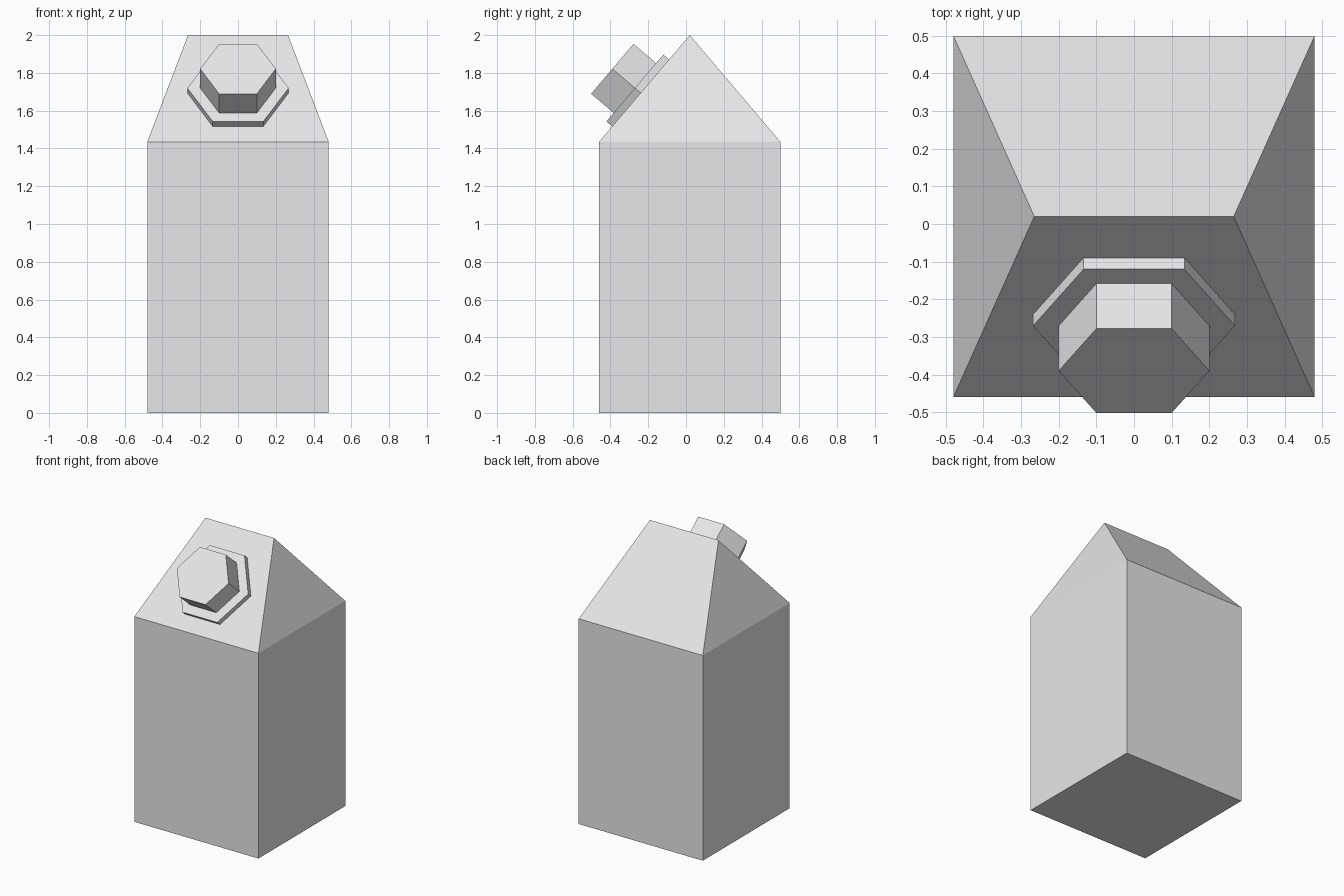
import bpy
import bmesh
from mathutils import Matrix, Vector

default = bpy.data.objects.get("Cube")
if default:
    bpy.data.objects.remove(default, do_unlink=True)

grey = bpy.data.materials.new("light grey")
grey.use_nodes = True
colour = (0.8, 0.8, 0.8, 1)
grey.diffuse_color = colour
grey.node_tree.nodes["Principled BSDF"].inputs["Base Color"].default_value = colour

HALF, MID_Y = 0.48, 0.02        # square carton footprint
EAVE, TOP, RIDGE = 1.435, 2.0, 0.265


def add_object(name, bm):
    bmesh.ops.recalc_face_normals(bm, faces=bm.faces)
    mesh = bpy.data.meshes.new(name)
    bm.to_mesh(mesh)
    bm.free()
    mesh.materials.append(grey)
    obj = bpy.data.objects.new(name, mesh)
    bpy.context.collection.objects.link(obj)
    return obj


# Carton: square walls, with the roof drawn in to a short ridge
bm = bmesh.new()
rings = []
for z in (0, EAVE):
    rings.append([bm.verts.new((sx * HALF, MID_Y + sy * HALF, z))
                  for sx, sy in ((-1, -1), (1, -1), (1, 1), (-1, 1))])
low, high = rings
left, right = (bm.verts.new((x, MID_Y, TOP)) for x in (-RIDGE, RIDGE))
bm.faces.new(low[::-1])
for i in range(4):
    j = (i + 1) % 4
    bm.faces.new((low[i], low[j], high[j], high[i]))
bm.faces.new((high[0], high[1], right, left))
bm.faces.new((high[1], high[2], right))
bm.faces.new((high[2], high[3], left, right))
bm.faces.new((high[3], high[0], left))
add_object("carton", bm)

# Spout axes: up the front roof slope, and out of it
slope = Vector((0, HALF, TOP - EAVE)).normalized()
out = Vector((1, 0, 0)).cross(slope)
if out.z < 0:
    out.negate()
spout_y = -0.24
base = Vector((0, spout_y, EAVE + (spout_y - MID_Y + HALF) * slope.z / slope.y))
turn = out.to_track_quat('Z', 'Y').to_matrix().to_4x4()


# Hexagonal prism standing on the roof between two heights
def hexagon(name, radius, start, end):
    bm = bmesh.new()
    place = Matrix.Translation(base + out * (start + end) / 2) @ turn
    bmesh.ops.create_cone(bm, cap_ends=True, segments=6, radius1=radius,
                          radius2=radius, depth=end - start,
                          matrix=place @ Matrix.Rotation(hex_turn, 4, 'Z'))
    return add_object(name, bm)


# Turn a corner of the hexagon towards the side of the carton
probe = bmesh.new()
first = bmesh.ops.create_circle(probe, segments=6, radius=1)["verts"][0].co
hex_turn = first.xy.angle_signed(Vector((1, 0)))
hex_turn = -hex_turn
probe.free()

hexagon("spout_flange", 0.268, 0, 0.04)
hexagon("spout_cap", 0.2, 0.04, 0.197)
